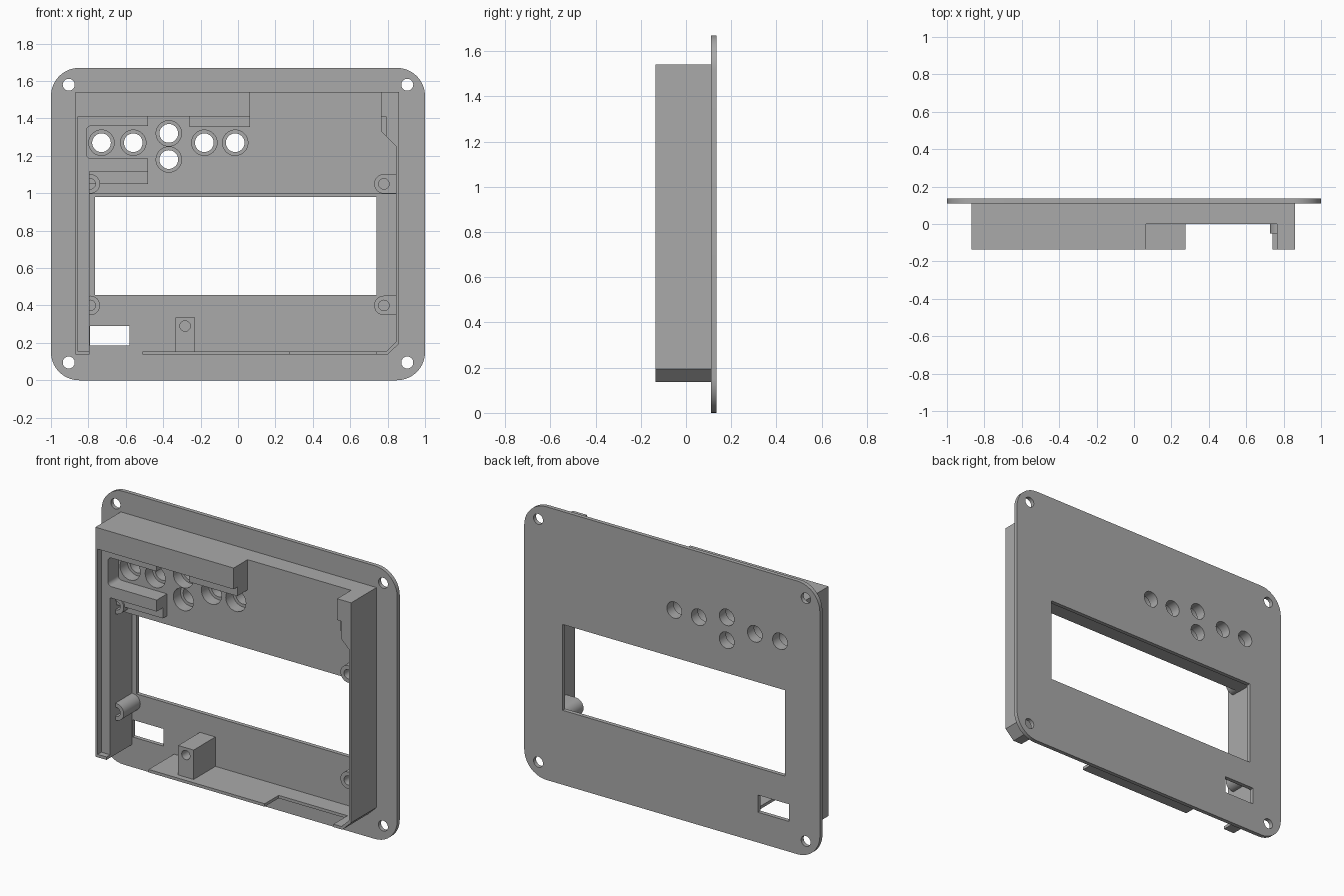
import bpy, bmesh, math

cube = bpy.data.objects.get("Cube")
if cube:
    bpy.data.objects.remove(cube, do_unlink=True)

grey = bpy.data.materials.new("plain_grey")
grey.use_nodes = True
COLOUR = (0.4, 0.4, 0.4, 1)
grey.diffuse_color = COLOUR
grey.node_tree.nodes["Principled BSDF"].inputs["Base Color"].default_value = COLOUR

BACK, PLATE, SHELF, LID, RIM = 0.135, 0.11, 0.0, -0.10, -0.135   # depth levels
SINK = 0.003                                                     # overlap into the plate


def prism(name, outline, y0, y1):
    """Extrude an (x, z) outline from y0 back to y1."""
    bm = bmesh.new()
    face = bm.faces.new([bm.verts.new((x, y0, z)) for x, z in outline])
    new = bmesh.ops.extrude_face_region(bm, geom=[face])["geom"]
    verts = [v for v in new if isinstance(v, bmesh.types.BMVert)]
    bmesh.ops.translate(bm, vec=(0, y1 - y0, 0), verts=verts)
    bmesh.ops.recalc_face_normals(bm, faces=bm.faces)
    mesh = bpy.data.meshes.new(name)
    bm.to_mesh(mesh)
    bm.free()
    mesh.materials.append(grey)
    obj = bpy.data.objects.new(name, mesh)
    bpy.context.collection.objects.link(obj)
    return obj


def rect(x0, x1, z0, z1):
    return [(x0, z0), (x1, z0), (x1, z1), (x0, z1)]


def arc(cx, cz, r, start, sweep, steps):
    angles = [math.radians(start + sweep * i / steps) for i in range(steps + 1)]
    return [(cx + r * math.cos(a), cz + r * math.sin(a)) for a in angles]


def circle(cx, cz, r):
    return arc(cx, cz, r, 0, 360, 32)[:-1]


def cut(obj, outlines, y0, y1):
    """Remove prisms with the given outlines from obj."""
    for outline in outlines:
        cutter = prism("cutter", outline, y0, y1)
        cutter.hide_render = True
        mod = obj.modifiers.new("cut", "BOOLEAN")
        mod.operation, mod.solver, mod.object = "DIFFERENCE", "EXACT", cutter
        bpy.context.view_layer.objects.active = obj
        bpy.ops.object.modifier_apply(modifier=mod.name)
        bpy.data.objects.remove(cutter, do_unlink=True)


def smooth(obj):
    bpy.ops.object.select_all(action="DESELECT")
    obj.select_set(True)
    bpy.context.view_layer.objects.active = obj
    bpy.ops.object.shade_smooth_by_angle(angle=math.radians(30))


# Face plate with rounded corners
W, H, R = 1.0, 1.67, 0.15
plate_outline = (arc(W - R, H - R, R, 0, 90, 10) + arc(R - W, H - R, R, 90, 90, 10)
                 + arc(R - W, R, R, 180, 90, 10) + arc(W - R, R, R, 270, 90, 10))
face_plate = prism("face_plate", plate_outline, PLATE, BACK)
buttons = [(-0.73, 1.27), (-0.56, 1.27), (-0.37, 1.32),
           (-0.37, 1.18), (-0.18, 1.27), (-0.015, 1.27)]
button_holes = [circle(x, z, 0.05) for x, z in buttons]
screw_holes = [circle(x, z, 0.032) for x in (-0.905, 0.905) for z in (0.095, 1.58)]
display_window = rect(-0.765, 0.74, 0.455, 0.98)
side_slot = rect(-0.79, -0.58, 0.185, 0.29)
cut(face_plate, button_holes + screw_holes + [display_window, side_slot], PLATE - 0.1, BACK + 0.1)
smooth(face_plate)

# Thick panel behind the buttons, with counterbored holes
button_panel = prism("button_panel", rect(-0.86, 0.85, 0.997, 1.54), SHELF, PLATE)
cut(button_panel, button_holes, SHELF - 0.1, BACK + 0.1)
cut(button_panel, [circle(x, z, 0.068) for x, z in buttons], SHELF - 0.1, 0.07)
smooth(button_panel)

# Outer walls
prism("left_side_wall", rect(-0.87, -0.855, 0.137, 1.54), RIM, PLATE + SINK)
prism("left_inner_wall", rect(-0.856, -0.795, 0.137, 1.115), LID, PLATE + SINK)
prism("left_wall_foot", rect(-0.856, -0.795, 0.137, 0.155), RIM, LID + SINK)
prism("right_side_wall",
      [(0.86, 1.54), (0.86, 0.195), (0.8, 0.137), (0.74, 0.137), (0.74, 0.155),
       (0.795, 0.155), (0.845, 0.205), (0.845, 1.54)], RIM, PLATE + SINK)
prism("bottom_ledge", rect(-0.51, 0.275, 0.137, 0.155), RIM, PLATE + SINK)
prism("bottom_ledge_low", rect(0.275, 0.74, 0.137, 0.155), SHELF, PLATE + SINK)

# Top lip and the stepped supports beneath it
prism("top_lip", rect(-0.856, 0.065, 1.41, 1.54), RIM, SHELF + SINK)
prism("lip_support", rect(-0.26, 0.065, 1.355, 1.411), LID, SHELF + SINK)
bracket = ([(-0.856, 1.411), (-0.856, 1.115), (-0.48, 1.115), (-0.48, 1.185)]
           + arc(-0.785, 1.21, 0.025, 270, -90, 5) + arc(-0.785, 1.335, 0.025, 180, -90, 5)
           + [(-0.48, 1.36), (-0.48, 1.411)])
smooth(prism("button_bracket", bracket, LID, SHELF + SINK))
prism("bracket_step", rect(-0.856, -0.48, 1.05, 1.116), -0.04, SHELF + SINK)

# Corner block at the top of the opposite wall
prism("corner_block", [(0.765, 1.54), (0.765, 1.33), (0.846, 1.25), (0.846, 1.54)],
      LID, SHELF + SINK)
prism("corner_block_rim", [(0.765, 1.54), (0.765, 1.41), (0.79, 1.41), (0.79, 1.305),
                           (0.846, 1.25), (0.846, 1.54)], RIM, LID + SINK)

# Screw bosses beside the window, the +x pair joined to the wall
for level, z in (("lower", 0.4), ("upper", 1.05)):
    left = prism(level + "_left_boss", circle(-0.79, z, 0.052), -0.05, PLATE + SINK)
    outline = arc(0.78, z, 0.052, 90, 180, 16) + [(0.847, z - 0.052), (0.847, z + 0.052)]
    right = prism(level + "_right_boss", outline, -0.05, PLATE + SINK)
    for boss, x in ((left, -0.79), (right, 0.78)):
        cut(boss, [circle(x, z, 0.028)], -0.1, 0.06)
        smooth(boss)

# Free-standing screw post on the ledge
post = prism("screw_post", rect(-0.335, -0.23, 0.15, 0.335), LID, PLATE + SINK)
cut(post, [circle(-0.283, 0.29, 0.028)], LID - 0.05, 0.03)
smooth(post)
